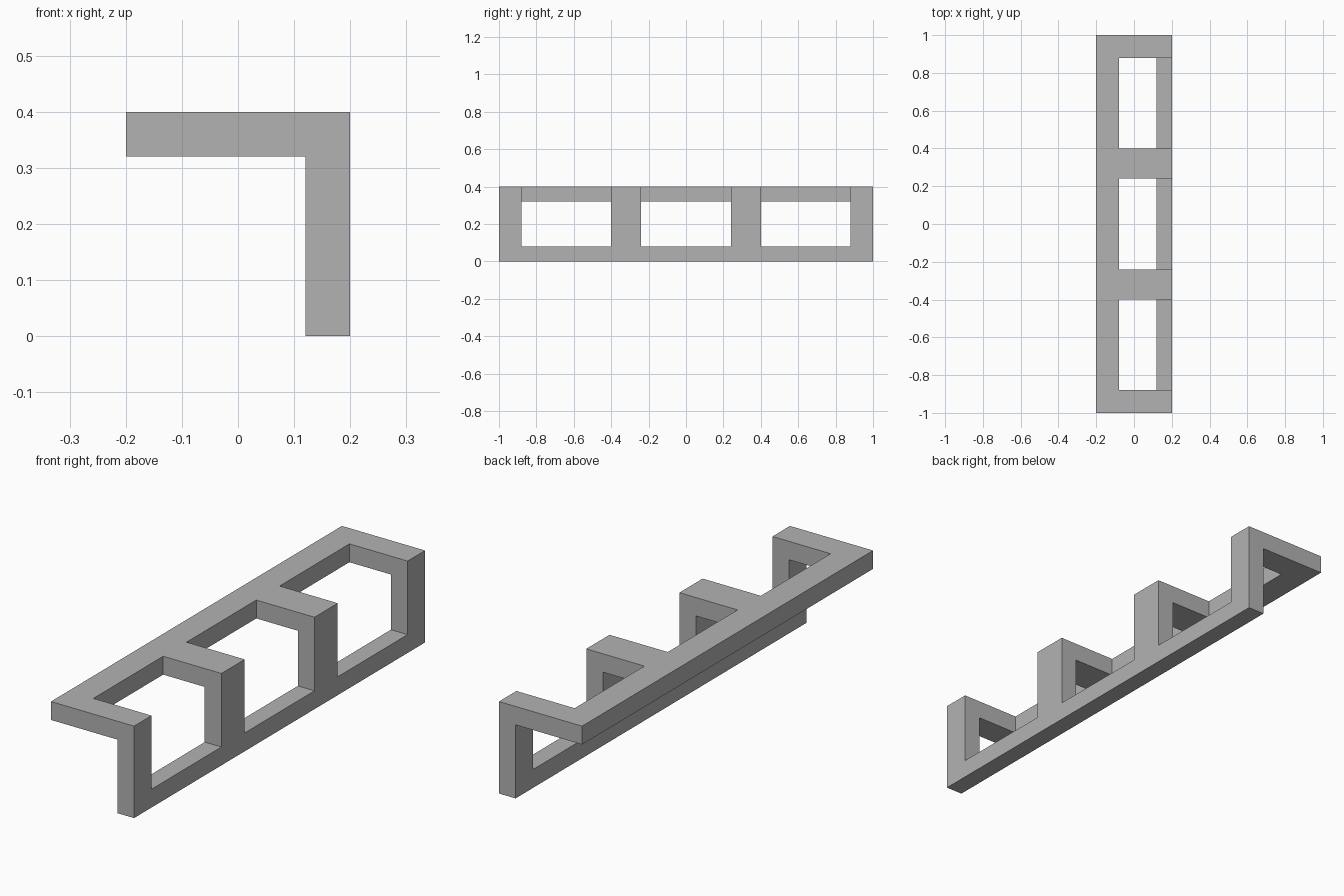
import bpy
import bmesh

default = bpy.data.objects.get("Cube")
if default:
    bpy.data.objects.remove(default, do_unlink=True)

# Plain grey finish
grey = bpy.data.materials.new("plain_grey")
grey.use_nodes = True
colour = (0.45, 0.45, 0.45, 1)
grey.diffuse_color = colour
grey.node_tree.nodes["Principled BSDF"].inputs["Base Color"].default_value = colour


def extrude_profile(name, profile, y0, y1):
    """Extrude an (x, z) outline along y."""
    bm = bmesh.new()
    face = bm.faces.new([bm.verts.new((x, y0, z)) for x, z in profile])
    swept = bmesh.ops.extrude_face_region(bm, geom=[face])["geom"]
    verts = [v for v in swept if isinstance(v, bmesh.types.BMVert)]
    bmesh.ops.translate(bm, vec=(0, y1 - y0, 0), verts=verts)
    bmesh.ops.recalc_face_normals(bm, faces=bm.faces)
    mesh = bpy.data.meshes.new(name)
    bm.to_mesh(mesh)
    bm.free()
    mesh.materials.append(grey)
    obj = bpy.data.objects.new(name, mesh)
    bpy.context.collection.objects.link(obj)
    return obj


# L-shaped body: flat top panel and upright side panel
frame = extrude_profile("bracket_frame", [
    (-0.2, 0.32), (0.12, 0.32), (0.12, 0), (0.2, 0), (0.2, 0.4), (-0.2, 0.4)], -1, 1)

# Three openings wrap around the corner, leaving rails, arms and posts
opening = [(-0.08, 0.08), (0.3, 0.08), (0.3, 0.5), (-0.08, 0.5)]
for y0, y1 in [(-0.88, -0.4), (-0.24, 0.24), (0.4, 0.88)]:
    cutter = extrude_profile("opening_cutter", opening, y0, y1)
    cutter.hide_render = True
    cut = frame.modifiers.new("opening", "BOOLEAN")
    cut.operation = "DIFFERENCE"
    cut.solver = "EXACT"
    cut.object = cutter
    bpy.context.view_layer.objects.active = frame
    bpy.ops.object.modifier_apply(modifier=cut.name)
    bpy.data.objects.remove(cutter, do_unlink=True)
